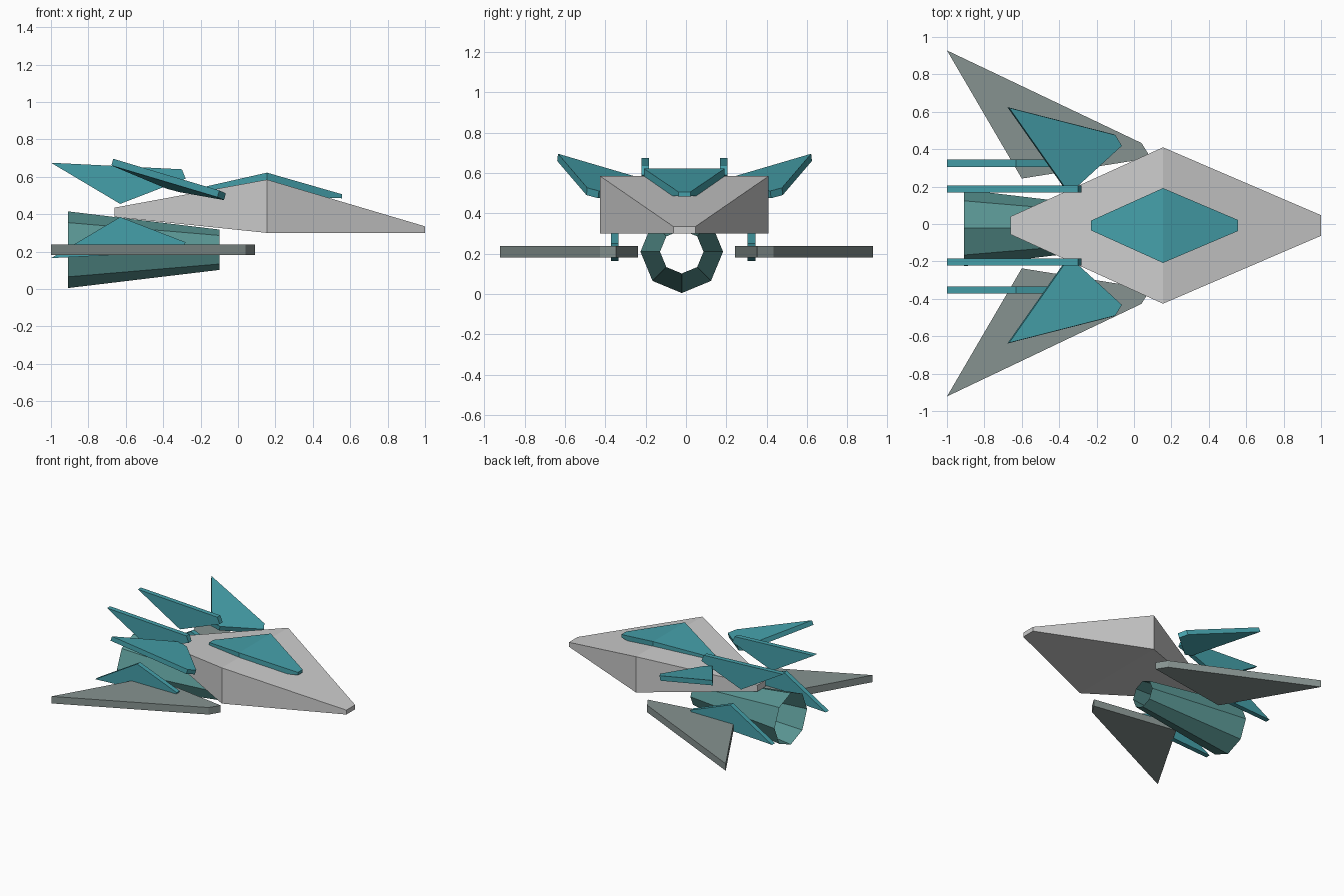
import bpy, bmesh
from math import radians
from mathutils import Vector, Matrix

if "Cube" in bpy.data.objects:
    bpy.data.objects.remove(bpy.data.objects["Cube"])


def material(name, color):
    m = bpy.data.materials.new(name)
    m.diffuse_color = (*color, 1)
    m.use_nodes = True
    m.node_tree.nodes["Principled BSDF"].inputs["Base Color"].default_value = m.diffuse_color
    return m


TEAL = material("teal", (0.06, 0.35, 0.40))
ENGINE = material("dull_teal", (0.10, 0.30, 0.29))
WING = material("wing_grey", (0.24, 0.29, 0.28))


def finish(name, bm, mat=None):
    bmesh.ops.recalc_face_normals(bm, faces=bm.faces)
    mesh = bpy.data.meshes.new(name)
    bm.to_mesh(mesh)
    bm.free()
    ob = bpy.data.objects.new(name, mesh)
    bpy.context.collection.objects.link(ob)
    if mat:
        mesh.materials.append(mat)
    return ob


def loft(name, sections, cy, mat=None):
    """Join rectangular cross-sections given as (x, half_width, z_low, z_high)."""
    bm = bmesh.new()
    rings = [[bm.verts.new((x, cy + sy * w, z))
              for sy, z in ((-1, lo), (1, lo), (1, hi), (-1, hi))]
             for x, w, lo, hi in sections]
    for a, b in zip(rings, rings[1:]):
        for i in range(4):
            j = (i + 1) % 4
            bm.faces.new((a[i], a[j], b[j], b[i]))
    bm.faces.new(rings[0])
    bm.faces.new(rings[-1])
    return finish(name, bm, mat)


def slab(name, points, thickness, mat=None):
    """Flat outline pushed along a thickness vector."""
    bm = bmesh.new()
    t = Vector(thickness)
    a = [bm.verts.new(Vector(p)) for p in points]
    b = [bm.verts.new(Vector(p) + t) for p in points]
    bm.faces.new(a)
    bm.faces.new(b)
    for i in range(len(a)):
        j = (i + 1) % len(a)
        bm.faces.new((a[i], a[j], b[j], b[i]))
    return finish(name, bm, mat)


# Hull and canopy
loft("hull", [(-0.66, 0.048, 0.385, 0.435), (0.155, 0.418, 0.30, 0.585),
              (1.0, 0.055, 0.30, 0.335)], -0.008)
loft("canopy", [(-0.23, 0.026, 0.48, 0.535), (0.155, 0.2, 0.50, 0.622),
                (0.555, 0.03, 0.485, 0.507)], -0.008, TEAL)

# Open eight-sided engine tube, flaring to the rear
bm = bmesh.new()
bmesh.ops.create_cone(bm, cap_ends=False, segments=8, radius1=0.205,
                      radius2=0.108, depth=0.81,
                      matrix=Matrix.Translation((-0.505, -0.021, 0.21))
                      @ Matrix.Rotation(radians(90), 4, 'Y'))
finish("engine", bm, ENGINE)

# Outlines shared by both sides
wing = [(-1, 0.925), (0.04, 0.43), (0.09, 0.35), (-0.6, 0.24)]
raised = [(-0.667, 0.628), (-0.1, 0.483), (-0.065, 0.425),
          (-0.30, 0.21), (-0.37, 0.205)]
fin = [(-1, 0.675), (-0.30, 0.64), (-0.28, 0.59), (-0.63, 0.455)]

for side, s in (("left", 1), ("right", -1)):
    # Main swept wing
    slab(f"{side}_wing", [(x, s * y + 0.003, 0.182) for x, y in wing],
         (0, 0, 0.056), WING)
    # Raised, outward-tilted winglet
    slab(f"{side}_winglet",
         [(x, s * y - 0.007, 0.45 - 0.272 * x + 0.103 * y) for x, y in raised],
         (-0.01, s * 0.004, -0.036), TEAL)
    # Vertical fins above, and the same fin flipped below
    slab(f"{side}_upper_fin", [(x, s * 0.195 - 0.027, z) for x, z in fin],
         (0, 0.038, 0), TEAL)
    slab(f"{side}_lower_fin", [(x, s * 0.339 - 0.033, 0.84 - z) for x, z in fin],
         (0, 0.038, 0), TEAL)
